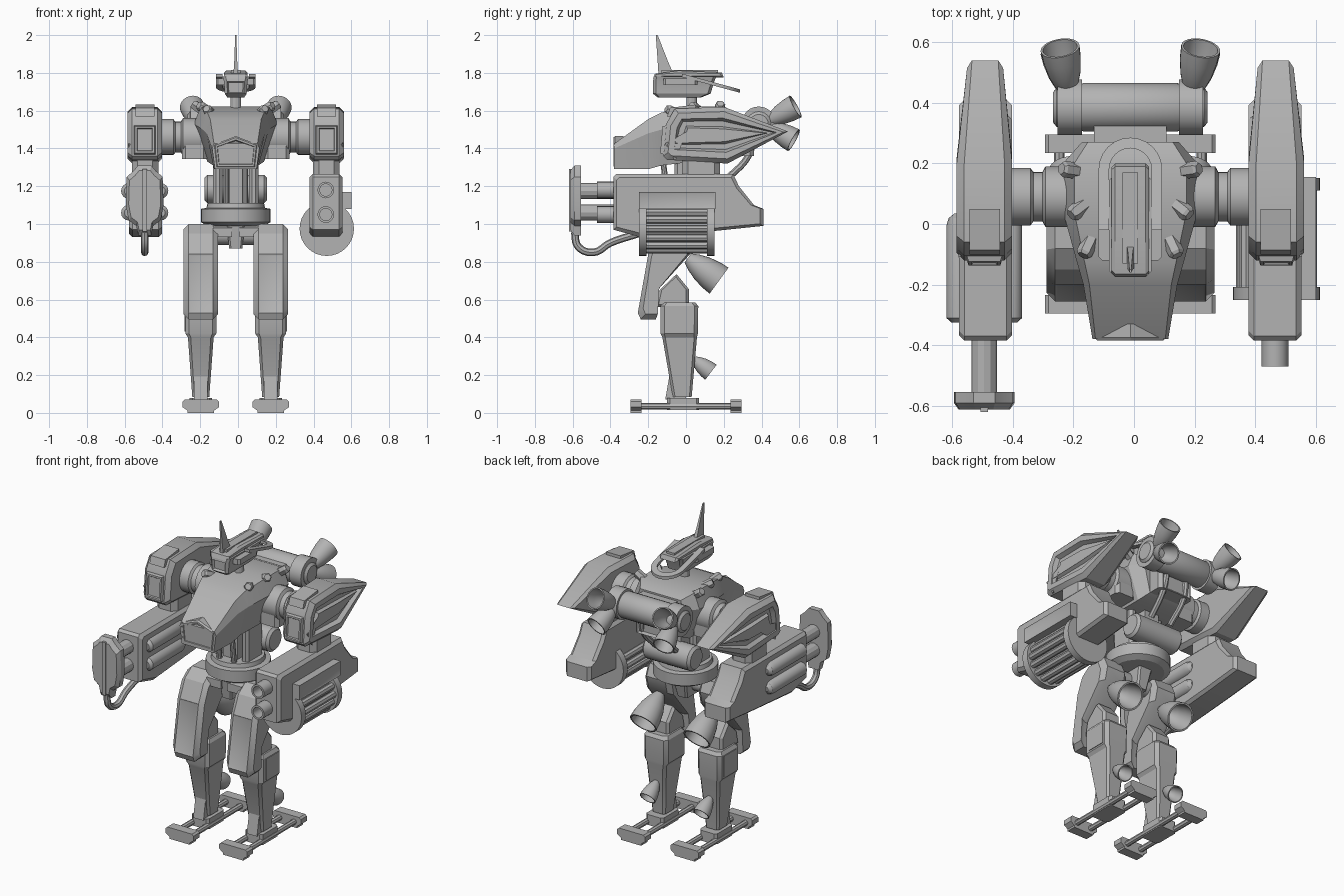
import bpy, bmesh, math
from mathutils import Vector

if "Cube" in bpy.data.objects:
    bpy.data.objects.remove(bpy.data.objects["Cube"])

CX = -0.012          # the body axis sits slightly left of the bounding-box centre
LX = 0.185           # leg offset from the body axis
grey = bpy.data.materials.new("plain grey")
grey.diffuse_color = (0.45, 0.45, 0.45, 1)
grey.use_nodes = True
grey.node_tree.nodes["Principled BSDF"].inputs["Base Color"].default_value = grey.diffuse_color


def loft(name, rings):
    """Skin a list of equal-length rings and cap both ends."""
    bm = bmesh.new()
    vs = [[bm.verts.new((p[0] + CX, p[1], p[2])) for p in r] for r in rings]
    n = len(vs[0])
    for a, b in zip(vs, vs[1:]):
        for i in range(n):
            j = (i + 1) % n
            bm.faces.new((a[i], a[j], b[j], b[i]))
    bm.faces.new(vs[0][::-1])
    bm.faces.new(vs[-1])
    bmesh.ops.recalc_face_normals(bm, faces=bm.faces)
    me = bpy.data.meshes.new(name)
    bm.to_mesh(me)
    bm.free()
    me.materials.append(grey)
    ob = bpy.data.objects.new(name, me)
    bpy.context.collection.objects.link(ob)
    return ob


def rect(x, hx, y0, y1, z, c=0.0):
    """Rectangle ring at height z, corners cut by c."""
    if not c:
        return [(x - hx, y0, z), (x + hx, y0, z), (x + hx, y1, z), (x - hx, y1, z)]
    return [(x - hx + c, y0, z), (x + hx - c, y0, z), (x + hx, y0 + c, z), (x + hx, y1 - c, z),
            (x + hx - c, y1, z), (x - hx + c, y1, z), (x - hx, y1 - c, z), (x - hx, y0 + c, z)]


def box(name, x0, x1, y0, y1, z0, z1, c=0.0):
    x, hx = (x0 + x1) / 2, abs(x1 - x0) / 2
    return loft(name, [rect(x, hx, y0, y1, z, c) for z in (z0, z1)])


def prism(name, prof, x0, x1, c=0.0):
    """(y, z) profile extruded along x with chamfered sides."""
    if not c:
        return loft(name, [[(x, y, z) for y, z in prof] for x in (x0, x1)])
    ys, zs = [p[0] for p in prof], [p[1] for p in prof]
    my, mz = (min(ys) + max(ys)) / 2, (min(zs) + max(zs)) / 2
    ky, kz = 1 - 2 * c / (max(ys) - min(ys)), 1 - 2 * c / (max(zs) - min(zs))
    small = [(my + (y - my) * ky, mz + (z - mz) * kz) for y, z in prof]
    d = math.copysign(c, x1 - x0)
    return loft(name, [[(x, y, z) for y, z in pr] for x, pr in
                       ((x0, small), (x0 + d, prof), (x1 - d, prof), (x1, small))])


def lathe(name, p, d, prof, n=20):
    """Revolve (distance, radius) pairs around direction d from p."""
    q, p = Vector(d).to_track_quat('Z', 'Y'), Vector(p)
    return loft(name, [[p + q @ Vector((r * math.cos(math.tau * i / n), r * math.sin(math.tau * i / n), t))
                        for i in range(n)] for t, r in prof])


def rod(name, a, b, r, n=16):
    d = Vector(b) - Vector(a)
    return lathe(name, a, d, [(0, r), (d.length, r)], n)


def nozzle(name, a, b, r):
    d = Vector(b) - Vector(a)
    bell = [(0, .35), (.2, .6), (.45, .82), (.75, .96), (1, 1), (1, .88), (.7, .82), (.4, .65), (.15, .3)]
    return lathe(name, a, d, [(t * d.length, k * r) for t, k in bell], 24)


def inset(ob, d, steps):
    """Inset the largest face looking along d in (thickness, depth) steps."""
    bm = bmesh.new()
    bm.from_mesh(ob.data)
    bm.normal_update()
    f = max(bm.faces, key=lambda f: f.calc_area() * max(0, f.normal.dot(Vector(d))) ** 4)
    for t, h in steps:
        bmesh.ops.inset_individual(bm, faces=[f], thickness=t, depth=h)
    bm.to_mesh(ob.data)
    bm.free()


def hose(name, pts, r):
    cu = bpy.data.curves.new(name, 'CURVE')
    cu.dimensions, cu.bevel_depth, cu.bevel_resolution, cu.use_fill_caps = '3D', r, 2, True
    sp = cu.splines.new('BEZIER')
    sp.bezier_points.add(len(pts) - 1)
    for bp, p in zip(sp.bezier_points, pts):
        bp.co = (p[0] + CX, p[1], p[2])
        bp.handle_left_type = bp.handle_right_type = 'AUTO'
    cu.resolution_u = 6
    cu.materials.append(grey)
    ob = bpy.data.objects.new(name, cu)
    bpy.context.collection.objects.link(ob)
    bpy.ops.object.select_all(action='DESELECT')
    ob.select_set(True)
    bpy.context.view_layer.objects.active = ob
    bpy.ops.object.convert(target='MESH')


# ---- legs, shoulders and arms, mirrored ----
thigh = [(-.08, 1.0), (-.15, .95), (-.2, .84), (-.255, .53), (-.24, .495), (-.16, .495),
         (-.15, .65), (.03, .85), (.05, .93), (.02, 1.0)]
knee = [(-.16, .56), (-.14, .65), (-.05, .735), (.015, .655), (.015, .56)]
pod = [(-.12, 1.36), (-.105, 1.53), (-.06, 1.61), (.2, 1.62), (.54, 1.49), (.22, 1.32), (-.1, 1.34)]
arm = [(-.385, .97), (-.385, 1.25), (-.37, 1.265), (.25, 1.265), (.28, 1.2), (.36, 1.1), (.41, 1.08),
       (.41, .99), (.17, .965), (-.24, .93)]
for s in (-1, 1):
    side = "left_" if s < 0 else "right_"
    x = s * LX
    # foot: two bars joined by rods
    for e, (y0, y1) in (("toe_bar", (-.295, -.235)), ("heel_bar", (.235, .295))):
        loft(side + e, [rect(x, hx, y0, y1, z) for hx, z in ((.07, 0), (.07, .012), (.096, .03), (.096, .06), (.085, .07))])
    for k in (-.05, .05):
        rod(side + "foot_rod", (x + k, -.24, .035), (x + k, .24, .035), .017, 8)
    box(side + "ankle", x - .06, x + .06, -.1, .07, .015, .08, .015)
    prism(side + "ankle_guard", [(-.11, .07), (-.07, .3), (0, .3), (0, .07)], x - .035, x + .035)
    # shin, knee, thigh
    loft(side + "shin", [rect(x, .045, -.07, .03, .085, .012), rect(x, .068, -.125, .058, .4, .015),
                         rect(x, .082, -.135, .063, .42, .02), rect(x, .082, -.135, .065, .565, .02),
                         rect(x, .07, -.12, .05, .585, .02)])
    box(side + "shin_plate", x + s * .05, x + s * .086, -.09, .03, .43, .56)
    prism(side + "knee", knee, x - .06, x + .06, .015)
    inset(prism(side + "thigh", thigh, x - .092, x + .092, .028), (0, -1, 0), [(.012, -.004)])
    rod(side + "hip_joint", (s * .03, -.03, .94), (s * .15, -.03, .94), .05)
    nozzle(side + "thigh_thruster", (x, .01, .82), (x, .175, .70), .085)
    nozzle(side + "calf_thruster", (x, .04, .285), (x, .132, .215), .05)
    prism(side + "hip_strut", [(-.12, .93), (-.12, .98), (-.05, 1.0), (-.05, .93)], s * .02, s * .12)
    # shoulder axle and armour pod
    lathe(side + "shoulder_axle", (s * .18, .09, 1.46), (s, 0, 0),
          [(0, .1), (.1, .1), (.11, .082), (.14, .082), (.15, .095), (.23, .095)], 24)
    box(side + "shoulder_mount", s * .15, s * .285, .0, .18, 1.345, 1.47, .02)
    ob = prism(side + "shoulder_pod", pod, s * .39, s * .573, .025)
    for v in ob.data.vertices:
        if v.co.y > .45:
            v.co.x += (CX + s * .475 - v.co.x) * .35
    inset(ob, (s, 0, 0), [(.035, 0), (.015, -.025), (.03, 0), (.012, .018)])
    inset(ob, (0, -1, 0), [(.012, .0), (.008, .018), (.015, 0), (.006, -.008)])
    prism(side + "pod_brow", [(-.1, 1.57), (-.085, 1.615), (.05, 1.632), (.05, 1.57)], s * .43, s * .53)
    box(side + "elbow", s * .41, s * .55, -.02, .18, 1.2, 1.36, .03)
    # forearm
    prism(side + "forearm", arm, s * .39, s * .565, .018)
    # vents on the chest top
    for p, d in (((.175, .175, 1.6), (.7, .1, .5)), ((.15, .065, 1.6), (.7, -.55, .45)), ((.13, -.05, 1.585), (.4, -.85, .4))):
        lathe(side + "chest_vent", (s * p[0], p[1], p[2]), (s * d[0], d[1], d[2]), [(0, .027), (.055, .027), (.065, .02)], 6)
    # backpack collars with twin thrusters
    lathe(side + "backpack_collar", (s * .16, .385, 1.53), (s, 0, 0), [(0, .092), (.08, .092)], 24)
    nozzle(side + "upper_thruster", (s * .205, .43, 1.54), (s * .232, .58, 1.622), .065)
    nozzle(side + "lower_thruster", (s * .205, .43, 1.52), (s * .232, .57, 1.443), .065)
    hose(side + "backpack_hose", [(s * .07, .36, 1.47), (s * .075, .33, 1.36), (s * .07, .22, 1.24)], .018)
    # waist pistons and side ribs
    rod(side + "waist_piston", (s * .05, -.09, 1.08), (s * .05, -.12, 1.32), .016, 10)
    box(side + "waist_rib", s * .07, s * .12, -.06, .1, 1.09, 1.33, .015)

# ---- pelvis and waist ----
loft("pelvis", [rect(0, .035, -.1, .06, .87, .01), rect(0, .05, -.12, .1, 1.02, .01)])
lathe("waist_ring", (0, .02, .99), (0, 0, 1), [(0, .15), (.02, .185), (.09, .185), (.095, .155), (.12, .15)], 28)
box("spine", -.05, .05, -.06, .14, 1.08, 1.4)
lathe("lower_tank", (-.165, .15, 1.185), (1, 0, 0), [(0, .06), (.015, .075), (.315, .075), (.33, .06)], 24)

# ---- chest, lofted front to back ----
def chest_ring(y, wb, zb, wm, zm, wt, zt):
    return [(-wb, y, zb), (wb, y, zb), (wm, y, zm), (wt, y, zt), (-wt, y, zt), (-wm, y, zm)]


chest = loft("chest", [chest_ring(-.38, .11, 1.29, .125, 1.4, .115, 1.425), chest_ring(-.2, .115, 1.29, .155, 1.48, .135, 1.555),
                       chest_ring(-.13, .12, 1.31, .175, 1.5, .15, 1.59), chest_ring(.04, .15, 1.33, .222, 1.53, .185, 1.622),
                       chest_ring(.2, .15, 1.33, .222, 1.53, .185, 1.622), chest_ring(.27, .12, 1.36, .16, 1.53, .14, 1.59)])
plate = loft("chest_front_plate", [[(x * k, y, 1.37 + (z - 1.37) * k) for x, z in
                                    ((-.105, 1.3), (.105, 1.3), (.118, 1.42), (0, 1.465), (-.118, 1.42))]
                                   for y, k in ((-.33, 1), (-.375, 1), (-.385, .92))])
inset(plate, (0, -1, 0), [(.012, 0), (.006, -.012)])

# ---- backpack ----
pack = box("backpack_block", -.12, .12, .2, .36, 1.36, 1.58, .02)
inset(pack, (0, 1, 0), [(.02, -.01)])
lathe("backpack_tank", (-.255, .385, 1.53), (1, 0, 0),
      [(0, .05), (.012, .065), (.07, .065), (.1, .08), (.41, .08), (.44, .065), (.498, .065), (.51, .05)], 24)

# ---- head ----
rod("neck", (0, .03, 1.58), (0, .03, 1.72), .028, 12)
face = loft("head", [rect(0, .045, -.15, .08, 1.67, .01), rect(0, .058, -.175, .13, 1.69, .015),
                     rect(0, .062, -.175, .15, 1.755, .015), rect(0, .07, -.17, .16, 1.78, .015)])
inset(face, (0, -1, 0), [(.01, -.015)])
prism("head_crest", [(-.175, 1.77), (-.165, 1.795), (-.04, 1.812), (.19, 1.802), (.2, 1.775)], -.062, .062, .012)
box("crest_ridge", -.026, .026, -.13, .17, 1.79, 1.816)
for s in (-1, 1):
    box("ear", s * .05, s * .105, -.12, .06, 1.735, 1.77, .012)
arch = [(s, y) for s, y in ((-1, -.02), (-1, .1))]
path = [(-1, 0, -.02)] + [(-math.cos(a), math.sin(a), .18) for a in (math.pi * i / 12 for i in range(13))] + [(1, 0, -.02)]
loft("head_ring", [[(c * r, y + q * r, 1.79 - .27 * (y + q * r) + dz) for r, dz in ((.105, 0), (.105, -.018), (.07, -.018), (.07, 0))]
                   for c, q, y in path])
loft("antenna", [rect(0, .013, -.145, -.06, 1.78), rect(0, .008, -.15, -.095, 1.86), rect(0, .003, -.16, -.15, 2.0)])

# ---- right arm: twin barrels and ammunition drum ----
ax = .482
for z in (1.18, 1.05):
    lathe("gun_barrel", (ax - .005, -.3, z), (0, -1, 0), [(0, .044), (.17, .044), (.17, .032), (.1, .032)])
for y in (-.25, .11):
    lathe("drum_plate", (ax, y, .975), (0, 1, 0), [(0, .144), (.042, .144)], 32)
rod("drum_core", (ax, -.22, .975), (ax, .12, .975), .09)
for i in range(14):
    a = math.tau * i / 14
    p = (ax + .112 * math.cos(a), .975 + .112 * math.sin(a))
    rod("drum_tube", (p[0], -.22, p[1]), (p[0], .12, p[1]), .021, 8)
inset(box("arm_side_box", .56, .612, -.25, .155, 1.08, 1.17), (1, 0, 0), [(.012, -.004)])

# ---- left arm: side tanks, fist plate and hose ----
ax = -.482
for z in (1.175, 1.06):
    rod("fist_rod", (ax, -.57, z), (ax, -.36, z), .042, 12)
    for s in (-1, 1):
        lathe("arm_capsule", (ax + s * .083, -.325, z), (0, 1, 0),
              [(0, .025), (.015, .042), (.32, .042), (.345, .034), (.36, .015)], 16)
hand = [(-.035, 1.31), (.035, 1.31), (.06, 1.28), (.095, 1.25), (.1, 1.1), (.085, 1.02), (.045, .99), (.035, .94),
        (-.035, .94), (-.045, .99), (-.085, 1.02), (-.1, 1.1), (-.095, 1.25), (-.06, 1.28)]
loft("fist_plate", [[(ax + x * k, y, 1.125 + (z - 1.125) * k) for x, z in hand]
                    for y, k in ((-.555, 1), (-.59, 1), (-.612, .85))])
box("fist_ridge", ax - .012, ax + .012, -.62, -.56, .96, 1.29)
hose("arm_hose", [(ax, -.59, .96), (ax, -.57, .88), (ax, -.49, .85), (ax, -.4, .9), (ax, -.25, .95)], .02)

# shading: keep edges sharp, round parts smooth
bpy.ops.object.select_all(action='DESELECT')
for ob in bpy.context.scene.objects:
    ob.select_set(True)
    bpy.context.view_layer.objects.active = ob
bpy.ops.object.shade_smooth_by_angle(angle=math.radians(28))
